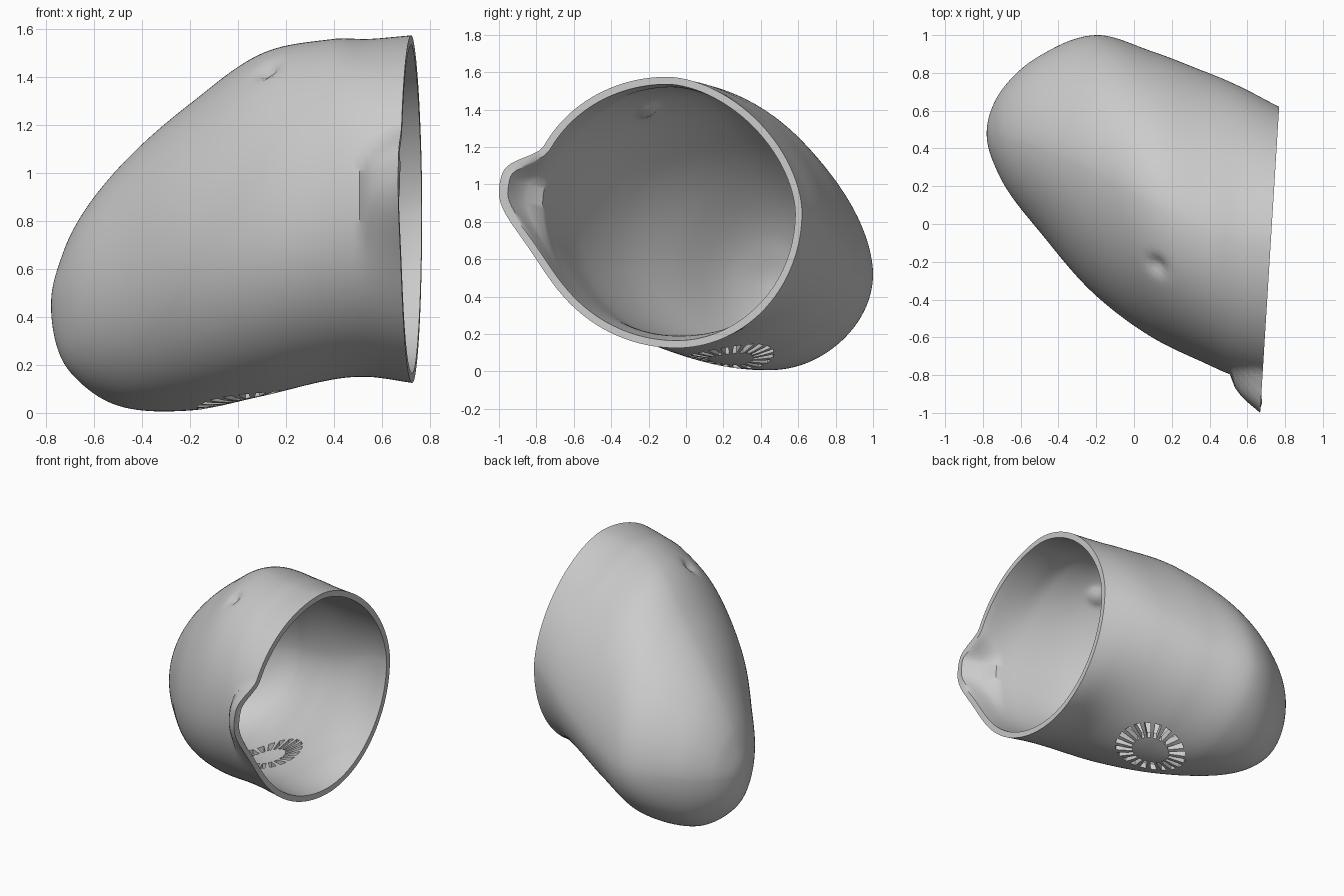
import bpy, bmesh, math
from mathutils import Vector

old = bpy.data.objects.get("Cube")
if old:
    bpy.data.objects.remove(old, do_unlink=True)

ROWS, COLS, WALL = 90, 160, 0.04
X0, X1, TILT = -0.78, 0.73, 0.062

# Section stations: x, then y of left side, underside, crown, right side,
# then z of underside, left side, right side, crown
STATIONS = [
    (-.78, .48, .48, .48, .48, .45, .45, .45, .45),
    (-.75, .34, .48, .47, .62, .26, .47, .46, .61),
    (-.7, .23, .48, .46, .71, .17, .48, .47, .74),
    (-.5, -.04, .49, .4, .89, .03, .54, .5, 1.02),
    (-.2, -.38, .38, .27, 1, .01, .65, .52, 1.29),
    (.1, -.6, .17, .1, .91, .07, .74, .6, 1.5),
    (.4, -.74, 0, -.05, .79, .14, .83, .72, 1.56),
    (.55, -.8, -.04, -.08, .72, .15, .87, .79, 1.56),
    (.73, -.84, -.05, -.1, .62, .125, .9, .85, 1.575),
]
KEYS = [math.sqrt((s[0] - X0) / (X1 - X0)) for s in STATIONS]


def slope(k, c):
    a, b = max(k - 1, 0), min(k + 1, len(KEYS) - 1)
    return (STATIONS[b][c] - STATIONS[a][c]) / (KEYS[b] - KEYS[a])


def station(u):
    """Smooth interpolation of the section values."""
    k = max(i for i in range(len(KEYS) - 1) if KEYS[i] <= u)
    h = KEYS[k + 1] - KEYS[k]
    t = (u - KEYS[k]) / h
    f = t * t * (3 - 2 * t)
    return [STATIONS[k][c] * (1 - f) + STATIONS[k + 1][c] * f
            + h * t * (1 - t) * ((1 - t) * slope(k, c) - t * slope(k + 1, c))
            for c in range(1, 9)]


def spout(x, z):
    """Outward swelling of the pouring lip at the rim."""
    a = math.sqrt(min(max((x - 0.51) / 0.16, 0), 1))
    d = (z - 0.98 + 0.08 * (1 - a)) / (0.6 + 0.4 * a)
    shape = math.exp(-(d / 0.17) ** 6) if d > 0 else math.exp(-(d / 0.27) ** 2)
    return 0.165 * a * shape


def section_point(u, angle):
    left, under, crown, right, low, zl, zr, high = station(u)
    c, s = math.cos(angle), math.sin(angle)
    p = 2 / (1.75 if c > 0 and s > 0 else 2)
    cy, cz = (crown if s > 0 else under), (zr if c > 0 else zl)
    y = cy + (right - cy if c > 0 else left - cy) * abs(c) ** p
    z = cz + (high - cz if s > 0 else low - cz) * abs(s) ** p
    x = X0 + (X1 - X0) * u * u + TILT * y * u ** 8
    if c < 0:
        y -= spout(x, z) * min(1, -3 * c)
    if u == 1:
        x = X1 + TILT * y
    return Vector((x, y, z))


# Outer skin
bm = bmesh.new()
apex = bm.verts.new(section_point(0, 0))
rings = [[bm.verts.new(section_point(i / ROWS, math.tau * j / COLS))
          for j in range(COLS)] for i in range(1, ROWS + 1)]
for j in range(COLS):
    n = (j + 1) % COLS
    bm.faces.new((apex, rings[0][n], rings[0][j]))
    for a, b in zip(rings, rings[1:]):
        bm.faces.new((a[j], a[n], b[n], b[j]))
bm.normal_update()

# Small dent in the upper front
dent = Vector((0.12, -0.22, 1.43))
shift = {v: v.normal * 0.035 * math.exp(-((v.co - dent).length / 0.045) ** 2)
         for v in bm.verts}
for v, move in shift.items():
    v.co -= move
bm.normal_update()

# Inner skin and flat rim
outer_verts, outer_faces = list(bm.verts), list(bm.faces)
inner = {v: bm.verts.new(v.co - v.normal * WALL) for v in outer_verts}
for v in rings[-1]:
    w = inner[v]
    w.co.x = X1 + TILT * w.co.y
for f in outer_faces:
    bm.faces.new([inner[v] for v in reversed(f.verts)])
for j in range(COLS):
    a, b = rings[-1][j], rings[-1][(j + 1) % COLS]
    bm.faces.new((a, b, inner[b], inner[a]))

mesh = bpy.data.meshes.new("shell")
bm.to_mesh(mesh)
bm.free()
shell = bpy.data.objects.new("shell", mesh)
bpy.context.collection.objects.link(shell)

grey = bpy.data.materials.new("light grey")
grey.use_nodes = True
colour = (0.6, 0.6, 0.6, 1)
grey.diffuse_color = colour
grey.node_tree.nodes["Principled BSDF"].inputs["Base Color"].default_value = colour
mesh.materials.append(grey)

# Ring of radial vent slots through the underside
SLOTS = 20
bm = bmesh.new()
for k in range(SLOTS):
    a = math.tau * (k + 0.5) / SLOTS
    out = Vector((math.cos(a), math.sin(a), 0))
    side = Vector((-out.y, out.x, 0))
    base = [bm.verts.new(Vector((0.06, 0.24, -0.1)) + out * r + side * w)
            for r, w in ((0.12, -0.011), (0.23, -0.021), (0.23, 0.021), (0.12, 0.011))]
    face = bm.faces.new(base)
    top = bmesh.ops.extrude_face_region(bm, geom=[face])["geom"]
    bmesh.ops.translate(bm, vec=(0, 0, 0.4),
                        verts=[g for g in top if isinstance(g, bmesh.types.BMVert)])
bmesh.ops.recalc_face_normals(bm, faces=bm.faces)
cut_mesh = bpy.data.meshes.new("vent_cutter")
bm.to_mesh(cut_mesh)
bm.free()
cut_mesh.materials.append(grey)
cutter = bpy.data.objects.new("vent_cutter", cut_mesh)
cutter.hide_render = True
bpy.context.collection.objects.link(cutter)

vents = shell.modifiers.new("vents", 'BOOLEAN')
vents.operation, vents.solver, vents.object = 'DIFFERENCE', 'EXACT', cutter
bpy.ops.object.select_all(action='DESELECT')
shell.select_set(True)
bpy.context.view_layer.objects.active = shell
bpy.ops.object.modifier_apply(modifier="vents")
bpy.data.objects.remove(cutter, do_unlink=True)
bpy.ops.object.shade_smooth_by_angle(angle=math.radians(40))
